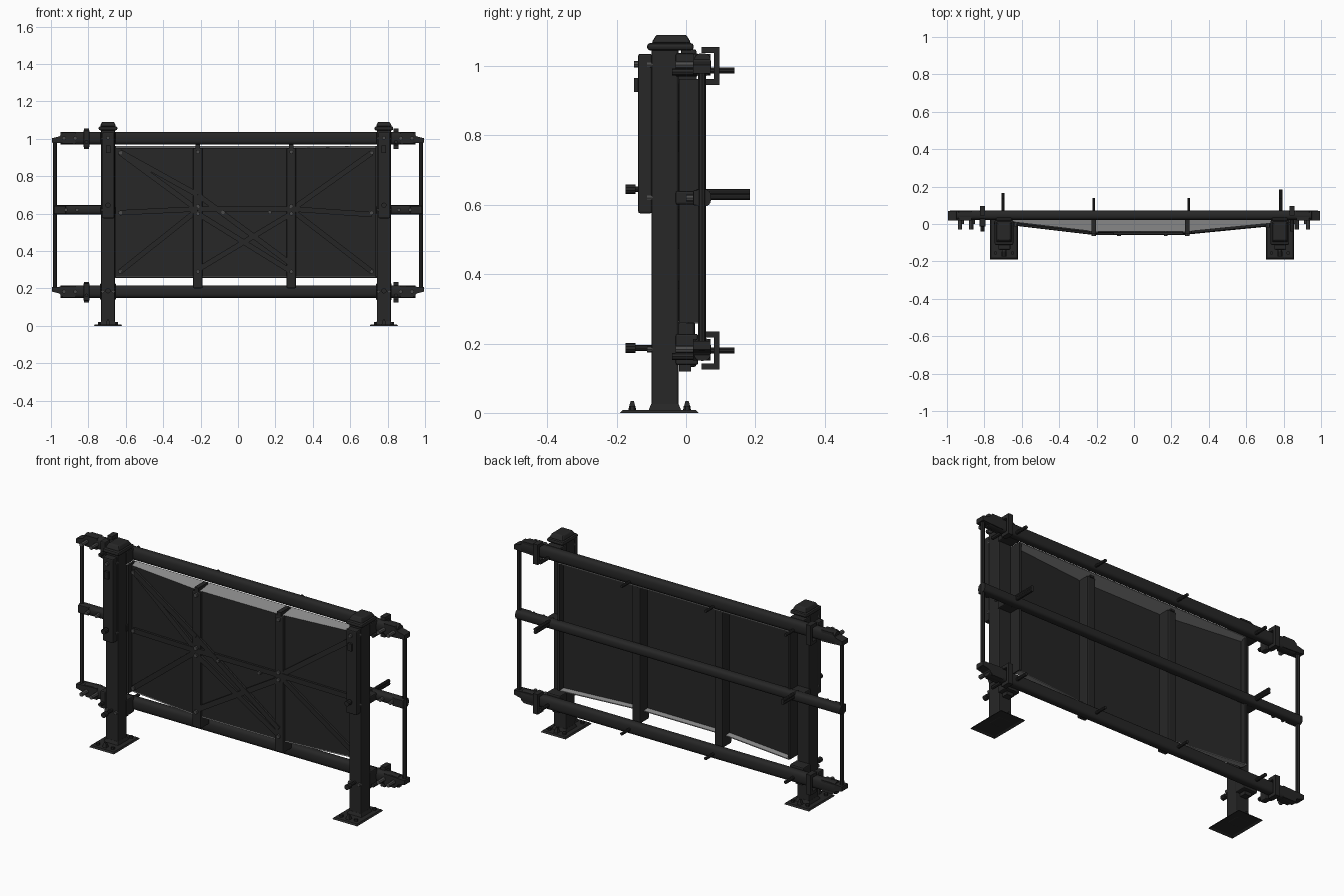
import bpy, bmesh
from math import cos, sin, pi, copysign
from mathutils import Vector, Matrix

if "Cube" in bpy.data.objects:
    bpy.data.objects.remove(bpy.data.objects["Cube"])


def material(name, value):
    m = bpy.data.materials.new(name)
    m.use_nodes = True
    colour = (value, value, value, 1)
    m.diffuse_color = colour
    m.node_tree.nodes["Principled BSDF"].inputs["Base Color"].default_value = colour
    return m


DARK = material("charcoal steel", 0.02)
GREY = material("bare grey metal", 0.28)
BOLT = material("worn bolt steel", 0.07)


def finish(name, bm, mat=DARK, smooth=False, bevel=0):
    bmesh.ops.recalc_face_normals(bm, faces=bm.faces)
    mesh = bpy.data.meshes.new(name)
    bm.to_mesh(mesh)
    bm.free()
    mesh.materials.append(mat)
    ob = bpy.data.objects.new(name, mesh)
    bpy.context.collection.objects.link(ob)
    if bevel:
        mod = ob.modifiers.new("bevel", "BEVEL")
        mod.width = bevel
        mod.segments = 2
    if smooth:
        bpy.ops.object.select_all(action="DESELECT")
        ob.select_set(True)
        bpy.context.view_layer.objects.active = ob
        bpy.ops.object.shade_smooth_by_angle()
    return ob


def box(name, xs, ys, zs, bevel=0, taper=1, hollow=0):
    bm = bmesh.new()
    bmesh.ops.create_cube(bm, size=1)
    lo = Vector((xs[0], ys[0], zs[0]))
    hi = Vector((xs[1], ys[1], zs[1]))
    for v in bm.verts:
        if v.co.z > 0:
            v.co.x *= taper
            v.co.y *= taper
        v.co = Vector(((lo[i] + hi[i]) / 2 + v.co[i] * (hi[i] - lo[i]) for i in range(3)))
    if hollow:
        bm.normal_update()
        base = min(bm.faces, key=lambda f: f.calc_center_median().z)
        bmesh.ops.inset_individual(bm, faces=[base], thickness=0.016)
        for v in base.verts:
            v.co.z += hollow
    return finish(name, bm, bevel=bevel)


def rod(name, a, b, r, sides=12, mat=DARK):
    a, b = Vector(a), Vector(b)
    bm = bmesh.new()
    turn = (b - a).to_track_quat("Z", "Y").to_matrix().to_4x4()
    bmesh.ops.create_cone(bm, cap_ends=True, segments=sides, radius1=r, radius2=r,
                          depth=(b - a).length, matrix=Matrix.Translation((a + b) / 2) @ turn)
    return finish(name, bm, mat, smooth=True)


def bolt(name, x, y0, y1, z, r=0.01):
    rod(name, (x, y0, z), (x, y1, z), r, 8, BOLT)


def prism(name, outline, depth, place, smooth=False):
    """Extrude a 2D outline over depth; place(u, v, d) gives the 3D point."""
    bm = bmesh.new()
    rings = [[bm.verts.new(place(u, v, d)) for u, v in outline] for d in depth]
    bm.faces.new(rings[0])
    bm.faces.new(rings[1])
    n = len(outline)
    for i in range(n):
        j = (i + 1) % n
        bm.faces.new((rings[0][i], rings[0][j], rings[1][j], rings[1][i]))
    return finish(name, bm, smooth=smooth)


def strut(name, a, b, width=0.028, thick=0.012):
    a, b = Vector(a), Vector(b)
    along = (b - a).normalized()
    side = along.cross(Vector((0, 1, 0))).normalized()
    out = side.cross(along)
    frame = Matrix((along * (b - a).length, side * width, out * thick)).transposed().to_4x4()
    bm = bmesh.new()
    bmesh.ops.create_cube(bm, size=1, matrix=Matrix.Translation((a + b) / 2) @ frame)
    return finish(name, bm)


# Bent panel: outer bays slope forward to a flat middle bay
FOLDS = [(-0.657, 0.012), (-0.215, -0.04), (0.285, -0.04), (0.742, 0.005)]
BOTTOM, TOP, BACK = 0.265, 0.95, 0.045


def sheet_y(x):
    for (x0, y0), (x1, y1) in zip(FOLDS, FOLDS[1:]):
        if x <= x1:
            return y0 + (y1 - y0) * (x - x0) / (x1 - x0)
    return FOLDS[-1][1]


def strip(name, first, second, mat=DARK):
    bm = bmesh.new()
    a = [bm.verts.new(p) for p in first]
    b = [bm.verts.new(p) for p in second]
    for i in range(len(a) - 1):
        bm.faces.new((a[i], a[i + 1], b[i + 1], b[i]))
    ob = finish(name, bm, mat)
    ob.modifiers.new("thickness", "SOLIDIFY").thickness = 0.005
    return ob


strip("panel_sheet", [(x, y, BOTTOM) for x, y in FOLDS], [(x, y, TOP) for x, y in FOLDS])
strip("top_flange", [(x, y, TOP) for x, y in FOLDS], [(x, BACK, TOP + 0.012) for x, y in FOLDS], GREY)
strip("bottom_flange", [(x, y, BOTTOM) for x, y in FOLDS],
      [(x, y + 0.036, BOTTOM - 0.003) for x, y in FOLDS], GREY)
for x, y in (FOLDS[0], FOLDS[-1]):
    box("panel_end", (x - 0.006, x + 0.006), (-0.02, BACK), (BOTTOM - 0.005, TOP + 0.012))

# Uprights on the panel folds, with bolts
for x, y in FOLDS[1:3]:
    box("panel_upright", (x - 0.026, x + 0.026), (y - 0.014, y + 0.066), (0.2, 0.95), bevel=0.008)
    box("upright_head", (x - 0.012, x + 0.012), (y - 0.014, 0.03), (0.945, 0.97))
    for z in (0.29, 0.6, 0.64, 0.93):
        bolt("upright_bolt", x, y - 0.024, y, z, 0.011)


# Braces lying on the sheet
def brace(name, points, lift=0.007):
    pts = [(x, sheet_y(x) - lift, z) for x, z in points]
    for a, b in zip(pts, pts[1:]):
        strut(name, a, b)


L, A, B, R = -0.63, -0.215, 0.285, 0.715
brace("middle_brace", [(L, 0.605), (A, 0.625), (B, 0.625), (R, 0.595)], 0.01)
for end, inner in ((L, A), (R, B)):
    for z in (0.925, 0.29):
        brace("outer_diagonal", [(end, z), (inner, 0.62)])
    for z in (0.925, 0.605, 0.29):
        bolt("edge_bolt", end, sheet_y(end) - 0.022, sheet_y(end), z, 0.011)
brace("middle_diagonal", [(A, 0.6), (B, 0.29)])
brace("middle_diagonal", [(A, 0.3), (B, 0.6)])
brace("long_diagonal", [(L, 0.93), (A, 0.7), (B, 0.33)], 0.012)
for x in (-0.08, 0.17):
    bolt("brace_bolt", x, -0.065, -0.04, 0.607)


# Long rails with a rounded oblong section
def oblong(half_y, half_z, n=24):
    angles = [2 * pi * i / n for i in range(n)]
    soft = lambda t: copysign(abs(t) ** 0.7, t)
    return [(half_y * soft(cos(a)), half_z * soft(sin(a))) for a in angles]


RAILS = (("top_rail", 1.003, 0.033, 0.95), ("middle_rail", 0.62, 0.025, 0.985),
         ("bottom_rail", 0.183, 0.033, 0.95))
for name, z, half, reach in RAILS:
    prism(name, oblong(0.025, half), (-reach, reach),
          lambda u, v, d: (d, 0.047 + u, z + v), smooth=True)

# Rail ends, tie rods and clamps, mirrored side to side
END = [(0.87, 0.032), (0.935, 0.032), (0.955, 0.01), (0.995, 0.0), (0.995, -0.024), (0.87, -0.03)]
for s in (-1, 1):
    for z, flip in ((1.003, 1), (0.183, -1)):
        prism("rail_end", END, (0.02, 0.07), lambda u, v, d: (s * u, d, z + flip * v))
        for x in (0.87, 0.93):
            bolt("end_bolt", s * x, -0.03, 0.025, z, 0.011)
        # C-shaped clamp
        c = -0.81 if s < 0 else 0.845
        clamp = [(0.045, 0.052), (0.097, 0.052), (0.097, -0.058), (0.045, -0.058),
                 (0.045, -0.04), (0.08, -0.04), (0.08, 0.034), (0.045, 0.034)]
        prism("rail_clamp", clamp, (c - 0.014, c + 0.014), lambda u, v, d: (d, u, z + v))
        rod("clamp_pin", (c, -0.04, z - 0.02), (c, 0.05, z - 0.02), 0.01, 8)
    box("middle_rail_end", sorted((s * 0.92, s * 0.985)), (0.02, 0.06), (0.598, 0.642), bevel=0.004)
    rod("tie_rod", (s * 0.978, 0.046, 0.18), (s * 0.978, 0.046, 1.0), 0.011, 8)
    for x in (0.86, 0.92):
        bolt("middle_bolt", s * x, 0.0, 0.03, 0.62)
for z in (1.003, 0.183):
    box("clamp_block", (-0.826, -0.794), (-0.015, 0.03), (z - 0.05, z + 0.045), bevel=0.006)

# Posts
for px in (-0.695, 0.78):
    box("post", (px - 0.037, px + 0.037), (-0.1, -0.022), (0.005, 1.055), bevel=0.005)
    box("post_cap_rim", (px - 0.05, px + 0.05), (-0.112, 0.022), (1.045, 1.066), bevel=0.008)
    box("post_cap", (px - 0.043, px + 0.043), (-0.1, 0.015), (1.066, 1.09), bevel=0.006, taper=0.75)
    box("post_front_cover", (px - 0.03, px + 0.034), (-0.138, -0.098), (0.575, 1.035), bevel=0.006)
    box("cover_latch", (px - 0.012, px + 0.012), (-0.15, -0.138), (0.925, 0.965))
    bolt("cover_pin", px, -0.15, -0.13, 1.005)
    # Hollow foot plate with upturned tabs
    box("foot_plate", (px - 0.075, px + 0.075), (-0.19, 0.036), (0, 0.008), taper=0.93, hollow=0.006)
    box("foot_collar", (px - 0.044, px + 0.044), (-0.108, -0.014), (0.007, 0.025), taper=0.85)
    for y in (-0.155, 0.003):
        for dx in (-0.045, 0.045):
            rod("anchor_bolt", (px + dx, y, 0.007), (px + dx, y, 0.02), 0.01, 6)
        box("foot_tab", (px - 0.012, px + 0.012), (y - 0.012, y + 0.012), (0.007, 0.034), taper=0.4)
    # Rail brackets and through pins
    for z, half in ((1.003, 0.034), (0.62, 0.02), (0.183, 0.045)):
        box("rail_bracket", (px - 0.042, px + 0.042), (-0.03, 0.035), (z - half, z + half), bevel=0.006)
        for dx in (-0.028, 0.028):
            bolt("bracket_bolt", px + dx, -0.112, -0.09, z, 0.009)
    for z in (0.645, 0.187):
        rod("front_pin", (px, -0.165, z), (px, -0.09, z), 0.008, 8)
        rod("pin_knob", (px, -0.174, z), (px, -0.146, z), 0.014, 10)
    box("lower_stop", (px - 0.02, px + 0.02), (-0.02, 0.015), (0.12, 0.15))

# Pegs sticking out behind the rails
for x in (FOLDS[1][0], 0.293):
    for z in (0.987, 0.18):
        rod("rear_peg", (x, 0.05, z), (x, 0.14, z), 0.008, 10)
for x, reach in ((-0.7, 0.165), (0.785, 0.185)):
    for z in (0.637, 0.622):
        rod("middle_peg", (x, 0.03, z), (x, reach, z), 0.009, 10)
    for z in (0.987, 0.18):
        rod("rear_peg", (x, 0.05, z), (x, 0.14, z), 0.009, 10)
